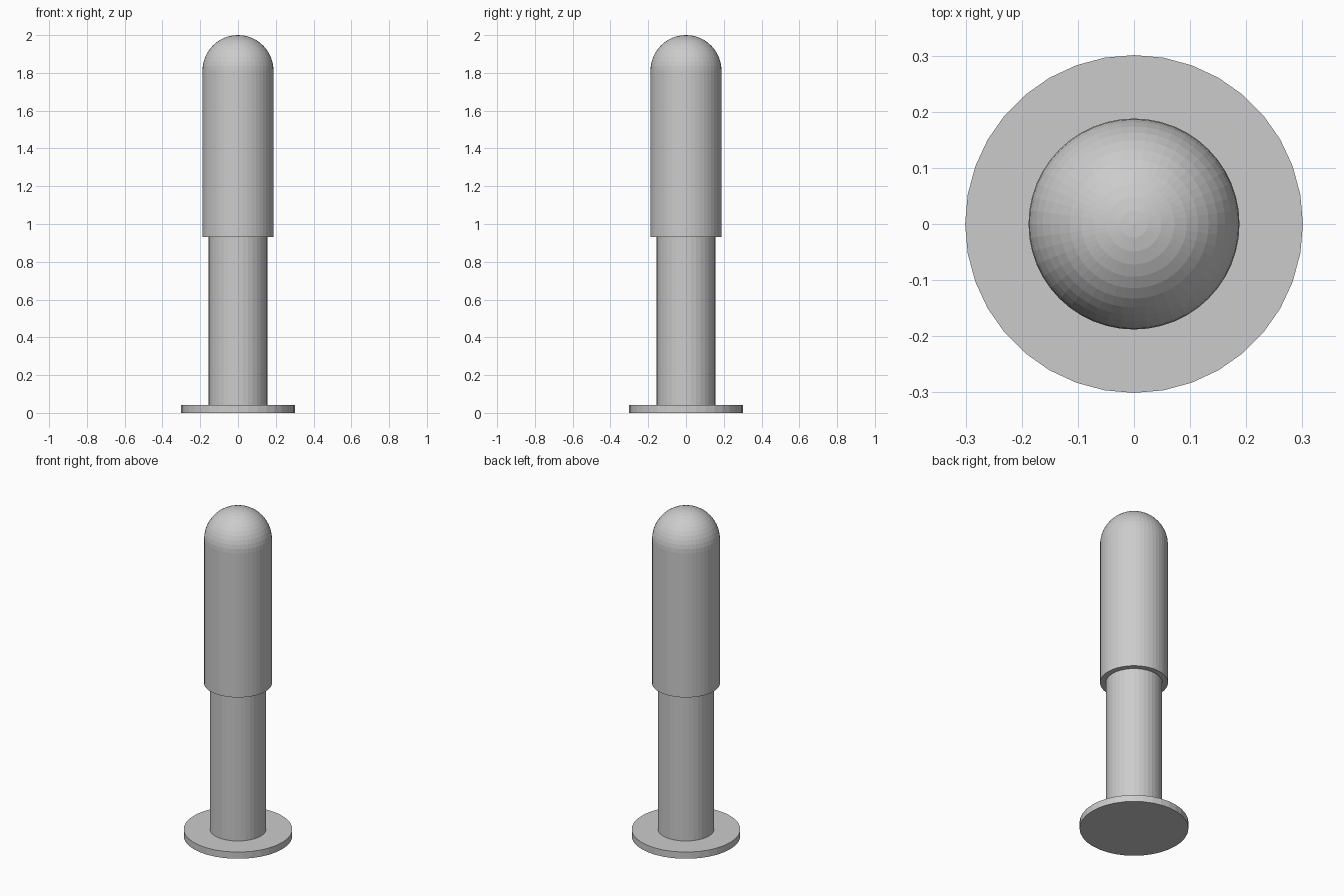
import bpy, bmesh, math

if "Cube" in bpy.data.objects:
    bpy.data.objects.remove(bpy.data.objects["Cube"])

SIDES = 36


def lathe(name, profile, sides=SIDES):
    """Revolve a closed-on-axis (radius, z) profile around z."""
    bm = bmesh.new()
    rings = []
    for r, z in profile:
        if r < 1e-6:
            rings.append([bm.verts.new((0, 0, z))])
        else:
            rings.append([bm.verts.new((r * math.cos(2 * math.pi * i / sides),
                                        r * math.sin(2 * math.pi * i / sides), z))
                          for i in range(sides)])
    for a, b in zip(rings, rings[1:]):
        for i in range(sides):
            j = (i + 1) % sides
            quad = [a[i % len(a)], a[j % len(a)], b[j % len(b)], b[i % len(b)]]
            bm.faces.new(list(dict.fromkeys(quad)))
    # Flat caps where the profile ends away from the axis
    if len(rings[0]) > 1:
        bm.faces.new(rings[0][::-1])
    if len(rings[-1]) > 1:
        bm.faces.new(rings[-1])
    bmesh.ops.recalc_face_normals(bm, faces=bm.faces[:])
    mesh = bpy.data.meshes.new(name)
    bm.to_mesh(mesh)
    bm.free()
    obj = bpy.data.objects.new(name, mesh)
    bpy.context.collection.objects.link(obj)
    return obj


# Ground flange and lower post
lathe("base_flange", [(0.301, 0), (0.301, 0.041)])
lathe("lower_post", [(0.156, 0.041), (0.156, 0.932)])

# Wider upper sleeve with hemispherical cap
R, DOME_Z, STEPS = 0.188, 1.812, 12
dome = [(R * math.cos(math.pi / 2 * k / STEPS), DOME_Z + R * math.sin(math.pi / 2 * k / STEPS))
        for k in range(STEPS + 1)]
lathe("upper_sleeve_with_dome", [(R, 0.932)] + dome, 48)
